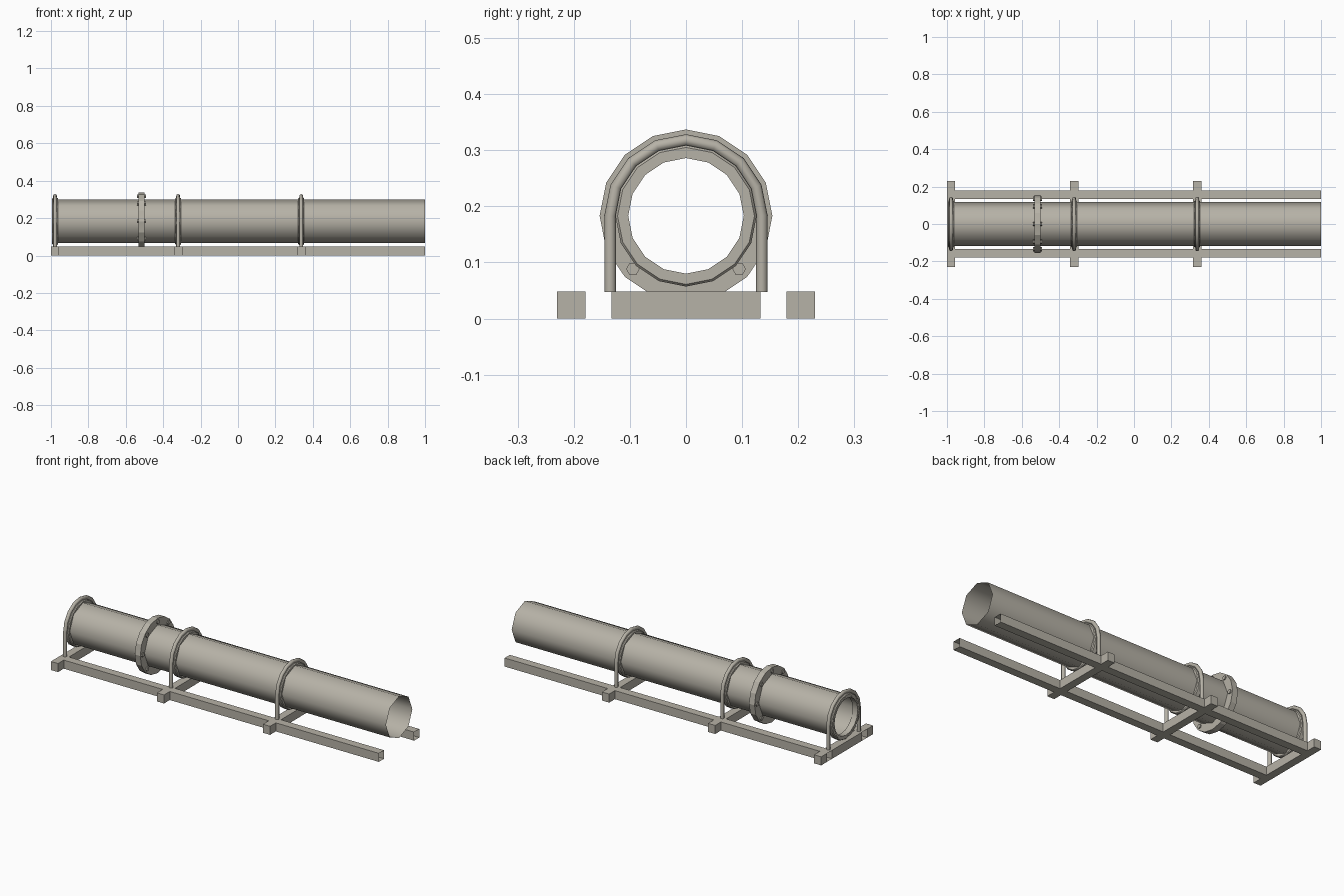
import bpy, bmesh
from math import sin, cos, pi
from mathutils import Matrix, Vector

if "Cube" in bpy.data.objects:
    bpy.data.objects.remove(bpy.data.objects["Cube"])

AXIS_Z = 0.183
STATIONS = (-0.978, -0.32, 0.338)

# Warm grey metal for every part
METAL = bpy.data.materials.new("warm_grey_metal")
METAL.diffuse_color = (0.47, 0.445, 0.385, 1)
METAL.use_nodes = True
METAL.node_tree.nodes["Principled BSDF"].inputs["Base Color"].default_value = METAL.diffuse_color


def finish(bm, name, smooth=None):
    bmesh.ops.recalc_face_normals(bm, faces=bm.faces)
    me = bpy.data.meshes.new(name)
    bm.to_mesh(me)
    bm.free()
    me.materials.append(METAL)
    bpy.context.collection.objects.link(bpy.data.objects.new(name, me))
    if smooth:
        me.shade_smooth()
        if smooth < pi:
            me.set_sharp_from_angle(angle=smooth)


def lathe(name, profile, sides, closed=True, smooth=None):
    """Revolve (x, radius) points around the pipe axis."""
    bm = bmesh.new()
    rings = [[bm.verts.new((x, r * cos(2 * pi * i / sides), AXIS_Z + r * sin(2 * pi * i / sides)))
              for i in range(sides)] for x, r in profile]
    pairs = list(zip(rings, rings[1:]))
    if closed:
        pairs.append((rings[-1], rings[0]))
    for a, b in pairs:
        for i in range(sides):
            j = (i + 1) % sides
            bm.faces.new((a[i], a[j], b[j], b[i]))
    finish(bm, name, smooth)


def beam(name, lo, hi, open_dirs=()):
    """Box between two corners, leaving the given sides open."""
    bm = bmesh.new()
    bmesh.ops.create_cube(bm, size=1)
    bm.normal_update()
    gone = [f for f in bm.faces if any(f.normal.dot(Vector(d)) > 0.9 for d in open_dirs)]
    bmesh.ops.delete(bm, geom=gone, context='FACES')
    for v in bm.verts:
        v.co = Vector([(hi[k] if v.co[k] > 0 else lo[k]) for k in range(3)])
    finish(bm, name)


# Pipe: thin open eight-sided shell
lathe("pipe", [(-0.995, 0.117), (1.0, 0.117)], 8, closed=False, smooth=pi)

# Bolted flange with hex bolts (none at the very bottom)
fx = -0.516
lathe("flange", [(fx - 0.017, 0.105), (fx - 0.017, 0.154), (fx + 0.017, 0.154), (fx + 0.017, 0.105)], 16)
for i in range(-1, 6):
    a = i * pi / 4
    bm = bmesh.new()
    bmesh.ops.create_cone(bm, cap_ends=True, segments=6, radius1=0.012, radius2=0.012, depth=0.046,
                          matrix=Matrix.Rotation(pi / 2, 4, 'Z'))
    for v in bm.verts:
        v.co = Vector((fx + v.co.z, 0.134 * cos(a) + v.co.x, AXIS_Z + 0.134 * sin(a) + v.co.y))
    finish(bm, "flange_bolt")

# Long side rails, open ended
for s in (-1, 1):
    y0, y1 = sorted((s * 0.133, s * 0.179))
    beam("side_rail", (-1, y0, 0), (1, y1, 0.048), [(1, 0, 0), (-1, 0, 0)])

for x in STATIONS:
    # Flat-sided collar on the pipe with bevelled outer edges
    lathe("collar", [(x - 0.016, 0.103), (x - 0.016, 0.122), (x - 0.011, 0.126),
                     (x + 0.011, 0.126), (x + 0.016, 0.122), (x + 0.016, 0.103)], 16, smooth=pi / 6)

    # U-shaped clamp rod
    path = [(0.135, 0.047)]
    path += [(0.135 * cos(i * pi / 8), AXIS_Z + 0.135 * sin(i * pi / 8)) for i in range(9)]
    path += [(-0.135, 0.047)]
    cu = bpy.data.curves.new("clamp_path", 'CURVE')
    cu.dimensions = '3D'
    cu.bevel_depth = 0.0105
    cu.bevel_resolution = 2
    cu.use_fill_caps = True
    sp = cu.splines.new('POLY')
    sp.points.add(len(path) - 1)
    for p, (y, z) in zip(sp.points, path):
        p.co = (x, y, z, 1)
    tmp = bpy.data.objects.new("clamp_path", cu)
    me = bpy.data.meshes.new_from_object(tmp)
    bpy.data.objects.remove(tmp)
    me.materials.clear()
    me.materials.append(METAL)
    bpy.context.collection.objects.link(bpy.data.objects.new("u_clamp", me))

    # Crossbeam between the rails and stubs outside them
    x0, x1 = x - 0.022, x + 0.022
    beam("crossbeam", (x0, -0.133, 0), (x1, 0.133, 0.048), [(0, 1, 0), (0, -1, 0)])
    for s in (-1, 1):
        y0, y1 = sorted((s * 0.179, s * 0.23))
        beam("crossbeam_stub", (x0, y0, 0), (x1, y1, 0.048), [(0, -s, 0)])
